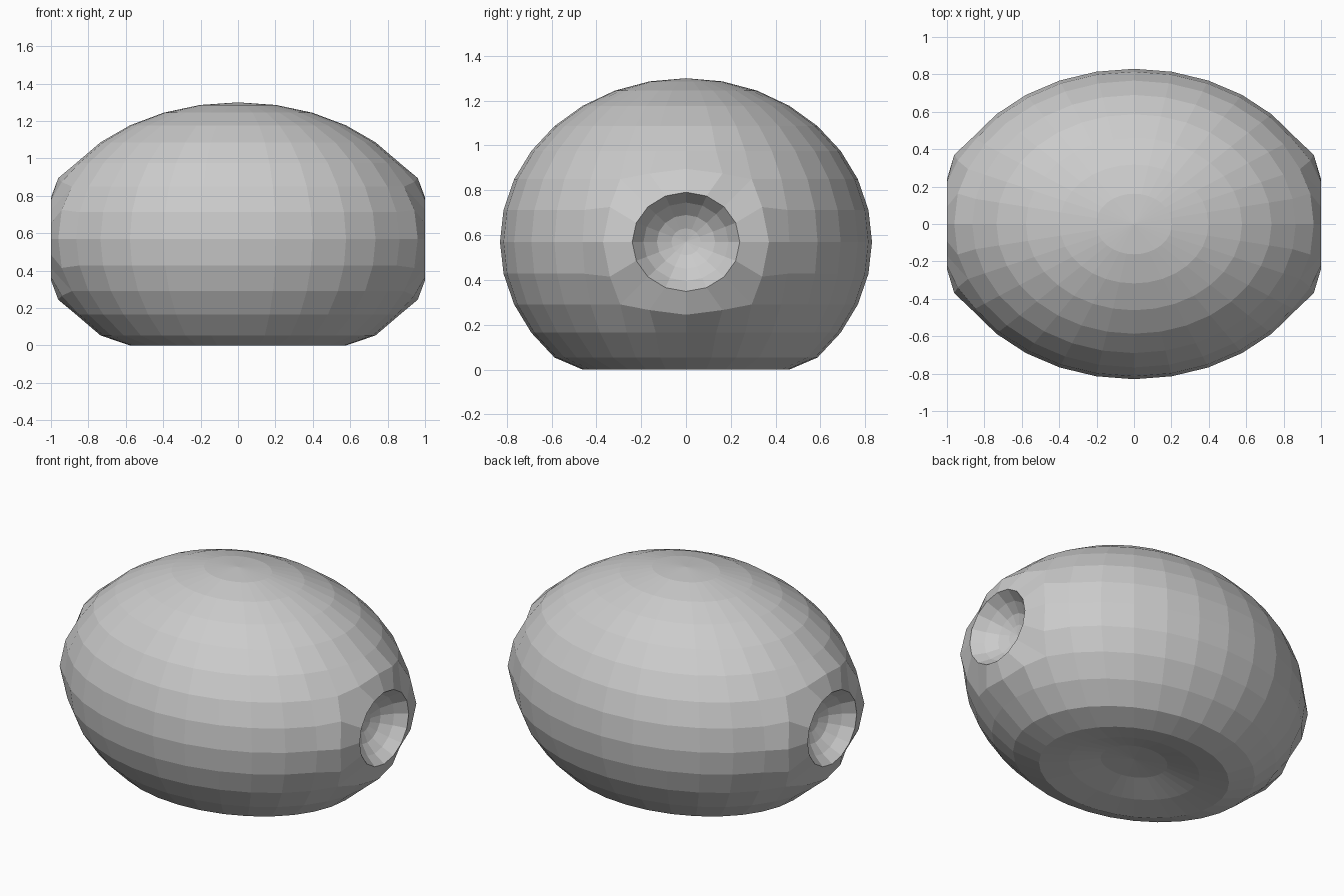
import bpy, bmesh, math
from mathutils import Matrix

if "Cube" in bpy.data.objects:
    bpy.data.objects.remove(bpy.data.objects["Cube"])

RX, RY, RZ, CZ = 1.04, 0.83, 0.73, 0.57

bm = bmesh.new()

# Body: stretched sphere
bmesh.ops.create_uvsphere(bm, u_segments=32, v_segments=16, radius=1.0)

# Open a 4 x 4 face patch at both x ends, keeping its border rounded out
step = math.radians(11.25)
borders = {1: {}, -1: {}}
remove = []
for v in bm.verts:
    side = 1 if v.co.x > 0 else -1
    lat = math.asin(max(-1, min(1, v.co.z)))
    lon = math.atan2(v.co.y, abs(v.co.x))
    i, j = round(lon / step), round(lat / step)
    reach = max(abs(i), abs(j))
    if reach < 2:
        remove.append(v)
    elif reach == 2:
        k = round(math.atan2(v.co.z, v.co.y) / (math.pi / 8)) % 16
        borders[side][k] = v
bmesh.ops.delete(bm, geom=remove, context='VERTS')
for ring in borders.values():
    for k, v in ring.items():
        grow = {0: 1.165, 1: 1.09, 2: 1.0, 3: 1.09}[k % 4]
        v.co.y *= grow
        v.co.z *= grow

bmesh.ops.transform(bm, verts=bm.verts[:], matrix=Matrix.Translation((0, 0, CZ)) @
                    Matrix.Diagonal((RX, RY, RZ, 1)))

# Underside: bottom rings pushed up into a shallow hollow
hollow = [(0.15, 0.085), (0.3, 0.07), (0.5, 0.025), (0.6, 0.0)]
for v in bm.verts:
    if v.co.z < 0:
        r = math.hypot(v.co.x / RX, v.co.y / RY)
        v.co.z = next(z for limit, z in hollow if r < limit)

# Round dimples on both ends: rim and bowl rings
for side, border in borders.items():
    prev = [border[k] for k in range(16)]
    for r, x in [(0.24, 1.0), (0.19, 0.935), (0.13, 0.885), (0.065, 0.86)]:
        ring = []
        for k in range(16):
            a = k * math.pi / 8
            ring.append(bm.verts.new((side * x, r * math.cos(a),
                                      CZ + 0.922 * r * math.sin(a))))
        for k in range(16):
            n = (k + 1) % 16
            bm.faces.new((prev[k], prev[n], ring[n], ring[k]))
        prev = ring
    centre = bm.verts.new((side * 0.85, 0, CZ))
    for k in range(16):
        bm.faces.new((prev[k], prev[(k + 1) % 16], centre))

bmesh.ops.recalc_face_normals(bm, faces=bm.faces[:])
mesh = bpy.data.meshes.new("body")
bm.to_mesh(mesh)
bm.free()
body = bpy.data.objects.new("body", mesh)
bpy.context.collection.objects.link(body)
